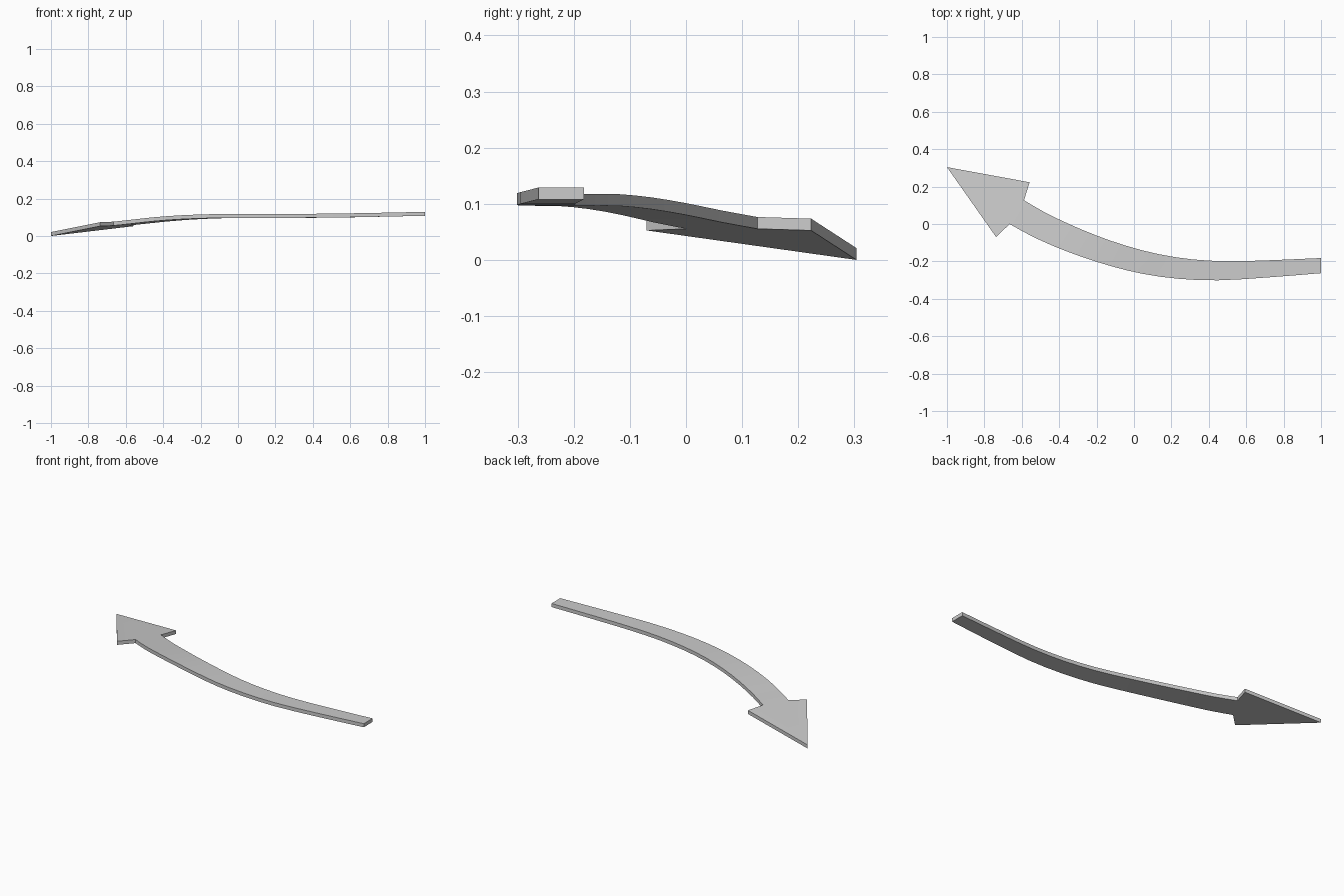
import bpy, bmesh, math
from mathutils import Vector

if "Cube" in bpy.data.objects:
    bpy.data.objects.remove(bpy.data.objects["Cube"])

THICK = 0.021

# Shaft stations from tail to neck: inner edge x, y, outer edge x, y, underside z
stations = [Vector(s) for s in (
    (1.00, -0.182, 1.00, -0.263, 0.108),
    (0.72, -0.194, 0.71, -0.286, 0.102),
    (0.50, -0.199, 0.45, -0.301, 0.098),
    (0.31, -0.189, 0.24, -0.293, 0.097),
    (0.13, -0.161, 0.05, -0.267, 0.0965),
    (-0.04, -0.117, -0.12, -0.226, 0.096),
    (-0.20, -0.062, -0.29, -0.172, 0.0905),
    (-0.35, 0.001, -0.44, -0.114, 0.080),
    (-0.48, 0.064, -0.56, -0.058, 0.067),
    (-0.588, 0.127, -0.665, 0.0, 0.0555),
)]


def smooth(points, steps=2):
    """Catmull-Rom subdivision of the stations."""
    ext = [2 * points[0] - points[1]] + points + [2 * points[-1] - points[-2]]
    out = []
    for i in range(1, len(ext) - 2):
        a, b, c, d = ext[i - 1:i + 3]
        for k in range(steps):
            t = k / steps
            out.append(0.5 * (2 * b + (c - a) * t + (2 * a - 5 * b + 4 * c - d) * t * t
                              + (3 * b - a - 3 * c + d) * t ** 3))
    return out + [points[-1]]


bm = bmesh.new()

# Shaft ribbon
rows = [(bm.verts.new((s[0], s[1], s[4])), bm.verts.new((s[2], s[3], s[4])))
        for s in smooth(stations)]
for (a, b), (c, d) in zip(rows, rows[1:]):
    bm.faces.new((a, b, d, c))

# Arrow head, fanned from the tip and sharing the neck edge
tip = bm.verts.new((-1.0, 0.304, 0.0))
barb_in = bm.verts.new((-0.558, 0.223, 0.0525))
barb_out = bm.verts.new((-0.737, -0.07, 0.0525))
rim = [barb_in, rows[-1][0], rows[-1][1], barb_out]
for a, b in zip(rim, rim[1:]):
    bm.faces.new((tip, a, b))

# Give the sheet its thickness straight upward
new = bmesh.ops.extrude_face_region(bm, geom=bm.faces[:], use_keep_orig=True)["geom"]
bmesh.ops.translate(bm, vec=(0, 0, THICK),
                    verts=[g for g in new if isinstance(g, bmesh.types.BMVert)])
bmesh.ops.recalc_face_normals(bm, faces=bm.faces[:])

mesh = bpy.data.meshes.new("curved_arrow")
bm.to_mesh(mesh)
bm.free()
arrow = bpy.data.objects.new("curved_arrow", mesh)
bpy.context.collection.objects.link(arrow)
bpy.context.view_layer.objects.active = arrow
arrow.select_set(True)
bpy.ops.object.shade_smooth_by_angle(angle=math.radians(30))
